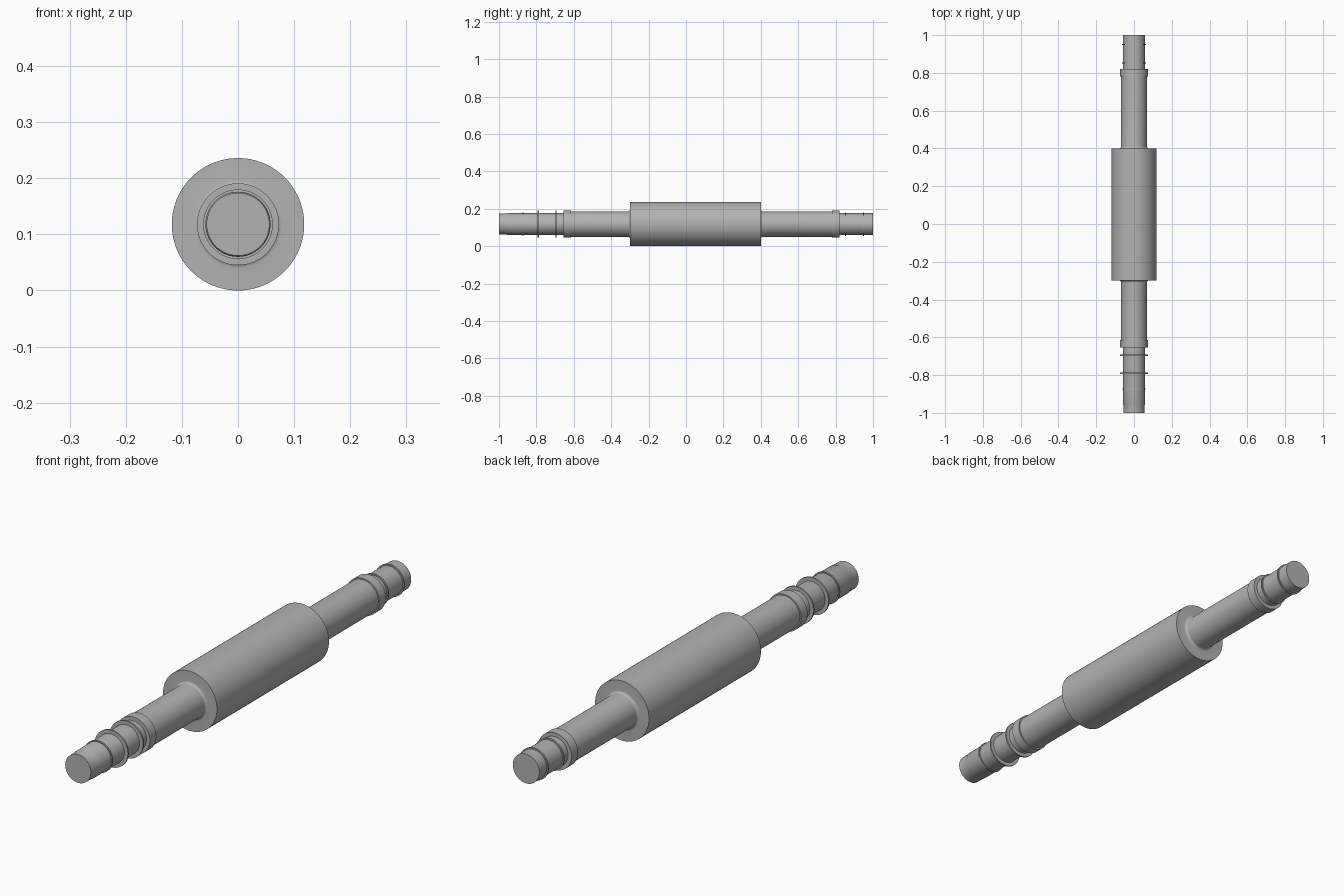
import bpy, bmesh, math
from mathutils import Vector, Matrix

if "Cube" in bpy.data.objects:
    bpy.data.objects.remove(bpy.data.objects["Cube"], do_unlink=True)

AXIS_Z = 0.118
SEGMENTS = 96

steel = bpy.data.materials.new("grey steel")
steel.use_nodes = True
steel.diffuse_color = (0.45, 0.45, 0.45, 1)
steel.node_tree.nodes["Principled BSDF"].inputs["Base Color"].default_value = steel.diffuse_color


def lathe(name, profile):
    """Revolve (y, radius) points about the shaft axis."""
    bm = bmesh.new()
    verts = [bm.verts.new((r, y, 0)) for y, r in profile]
    edges = [bm.edges.new(pair) for pair in zip(verts, verts[1:])]
    bmesh.ops.spin(bm, geom=verts + edges, cent=(0, 0, 0), axis=(0, 1, 0),
                   angle=math.tau, steps=SEGMENTS, use_duplicate=False)
    bmesh.ops.remove_doubles(bm, verts=bm.verts, dist=1e-5)
    bmesh.ops.recalc_face_normals(bm, faces=bm.faces)
    mesh = bpy.data.meshes.new(name)
    bm.to_mesh(mesh)
    bm.free()
    mesh.materials.append(steel)
    obj = bpy.data.objects.new(name, mesh)
    obj.location.z = AXIS_Z
    bpy.context.collection.objects.link(obj)
    bpy.ops.object.select_all(action="DESELECT")
    obj.select_set(True)
    bpy.context.view_layer.objects.active = obj
    bpy.ops.object.shade_smooth_by_angle(angle=math.radians(30))
    return obj


def fillet(y, direction, radius, size, steps=6):
    """Concave quarter curve from the shaft surface up to the roller face."""
    angles = [math.pi / 2 * i / steps for i in range(steps + 1)]
    return [(y + direction * size * (1 - math.sin(a)),
             radius + size * (1 - math.cos(a))) for a in angles]


# Shaft, collars and roller share one turned outline
front_end = [(-1, 0), (-1, 0.056), (-0.96, 0.056), (-0.955, 0.058), (-0.655, 0.058),
             (-0.655, 0.073), (-0.615, 0.073), (-0.615, 0.068)]
front_face = fillet(-0.3, -1, 0.068, 0.01)
back_face = fillet(0.4, 1, 0.068, 0.01)[::-1]
back_end = [(0.78, 0.068), (0.78, 0.073), (0.82, 0.073), (0.82, 0.058),
            (1, 0.058), (1, 0)]
roller = [(-0.3, 0.118), (0.4, 0.118)]
lathe("roller_shaft", front_end + front_face + roller + back_face + back_end)

# Thin retaining rings on the two journals
rings = {"front_large_ring_outer": (-0.79, 0.073), "front_large_ring_inner": (-0.695, 0.073),
         "front_small_ring": (-0.873, 0.062),
         "back_ring_inner": (0.852, 0.063), "back_ring_outer": (0.95, 0.063)}
for name, (y, radius) in rings.items():
    half = 0.003
    lathe(name, [(y - half, 0.05), (y - half, radius), (y + half, radius), (y + half, 0.05)])
